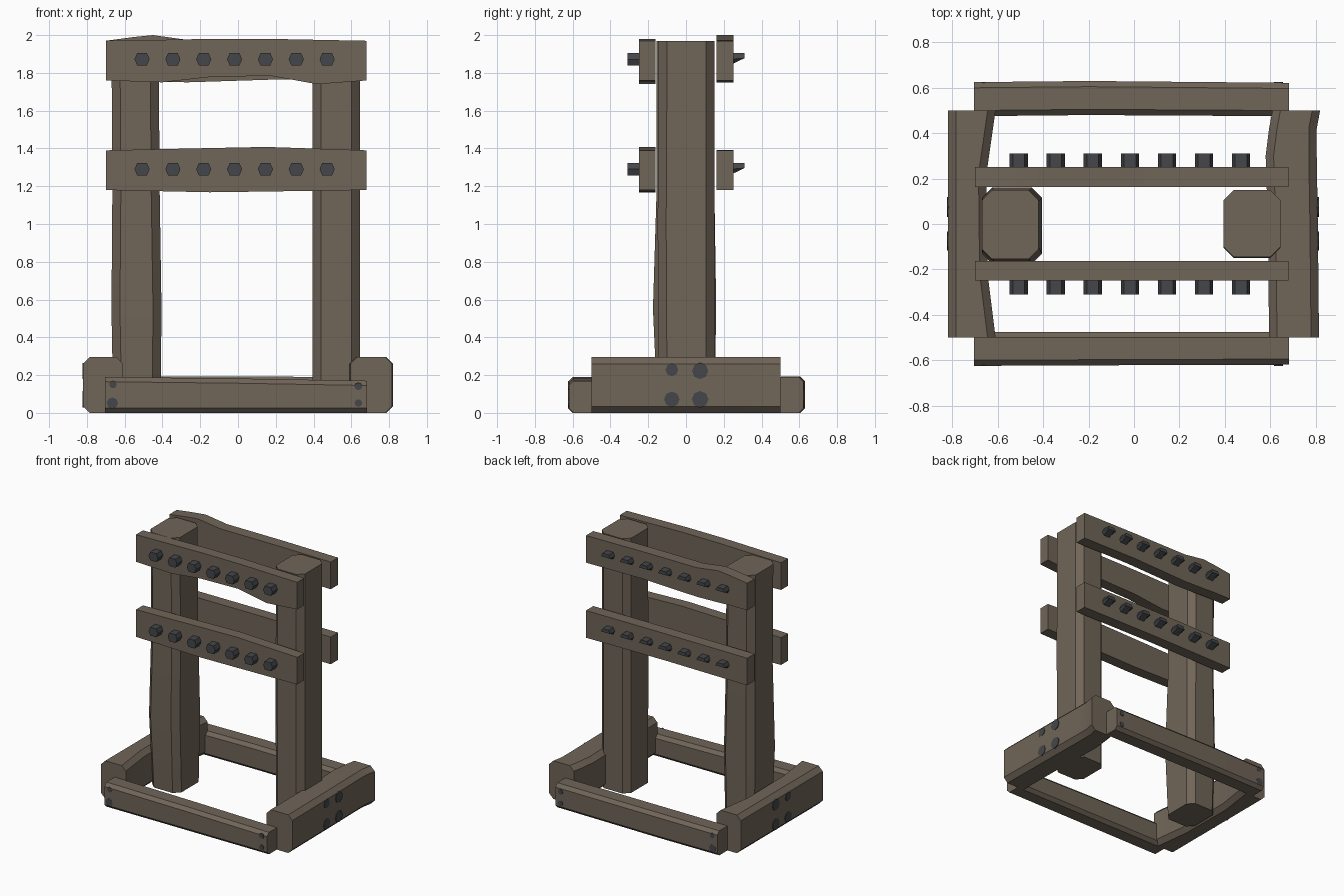
import bpy, bmesh, math
from mathutils import Vector

cube = bpy.data.objects.get("Cube")
if cube:
    bpy.data.objects.remove(cube)


def material(name, colour):
    mat = bpy.data.materials.new(name)
    mat.use_nodes = True
    mat.diffuse_color = (*colour, 1)
    mat.node_tree.nodes["Principled BSDF"].inputs["Base Color"].default_value = (*colour, 1)
    return mat


wood = material("weathered wood", (0.162, 0.130, 0.098))
iron = material("dark iron", (0.058, 0.062, 0.068))


def finish(name, bm, mat):
    bmesh.ops.recalc_face_normals(bm, faces=bm.faces)
    mesh = bpy.data.meshes.new(name)
    bm.to_mesh(mesh)
    bm.free()
    mesh.materials.append(mat)
    obj = bpy.data.objects.new(name, mesh)
    bpy.context.collection.objects.link(obj)
    bpy.ops.object.select_all(action="DESELECT")
    obj.select_set(True)
    bpy.context.view_layer.objects.active = obj
    bpy.ops.object.shade_smooth_by_angle(angle=math.radians(30))
    return obj


def section(u0, u1, v0, v1, cut):
    """Rectangle with its corners cut off."""
    if not cut:
        return [(u0, v0), (u1, v0), (u1, v1), (u0, v1)]
    return [(u0 + cut, v0), (u1 - cut, v0), (u1, v0 + cut), (u1, v1 - cut),
            (u1 - cut, v1), (u0 + cut, v1), (u0, v1 - cut), (u0, v0 + cut)]


def timber(name, axis, stations, cut=0, mat=wood):
    """Hewn beam lofted along an axis; station = position, u0, u1, v0, v1."""
    bm = bmesh.new()
    rings = []
    for t, *box in stations:
        ring = []
        for u, v in section(*box, cut):
            co = [u, v]
            co.insert(axis, t)
            ring.append(bm.verts.new(co))
        rings.append(ring)
    for a, b in zip(rings, rings[1:]):
        for i in range(len(a)):
            j = (i + 1) % len(a)
            bm.faces.new((a[i], a[j], b[j], b[i]))
    bm.faces.new(rings[0])
    bm.faces.new(rings[-1])
    return finish(name, bm, mat)


# Upright posts
timber("right_post", 2, [
    (0, -0.66, -0.41, -0.15, 0.15), (0.55, -0.67, -0.405, -0.175, 0.16),
    (1.2, -0.665, -0.415, -0.155, 0.15), (1.97, -0.67, -0.42, -0.155, 0.15)], 0.045)
timber("left_post", 2, [
    (0, 0.395, 0.645, -0.145, 0.15), (1.0, 0.395, 0.645, -0.15, 0.15),
    (1.97, 0.395, 0.645, -0.145, 0.15)], 0.045)

# Heavy side beams of the base
timber("right_base_beam", 1, [
    (-0.5, -0.82, -0.61, 0, 0.295), (-0.22, -0.82, -0.645, 0, 0.295),
    (0.22, -0.82, -0.65, 0, 0.295), (0.5, -0.82, -0.61, 0, 0.295)], 0.035)
timber("left_base_beam", 1, [
    (-0.5, 0.595, 0.815, 0, 0.295), (0, 0.59, 0.81, 0, 0.295),
    (0.3, 0.58, 0.805, 0, 0.295), (0.42, 0.595, 0.805, 0, 0.295),
    (0.5, 0.61, 0.82, 0, 0.295)], 0.035)

# Front and back beams of the base
timber("front_base_beam", 0, [
    (-0.705, -0.625, -0.475, 0, 0.19), (0, -0.622, -0.475, 0, 0.182),
    (0.682, -0.62, -0.475, 0, 0.17)], 0.025)
timber("back_base_beam", 0, [
    (-0.705, 0.475, 0.625, 0, 0.19), (-0.2, 0.48, 0.63, 0, 0.193),
    (0.682, 0.475, 0.622, 0, 0.19)], 0.025)

# Cross rails
F, B = (-0.248, -0.162), (0.162, 0.252)
rails = {
    "upper_front_rail": (F, [(-0.7, 1.76, 1.97), (-0.4, 1.75, 1.975), (-0.15, 1.778, 1.98),
                             (0.17, 1.785, 1.98), (0.42, 1.74, 1.975), (0.68, 1.76, 1.97)]),
    "upper_back_rail": (B, [(-0.7, 1.76, 1.97), (-0.55, 1.76, 1.99), (-0.45, 1.755, 2.0),
                            (-0.27, 1.75, 1.975), (0.2, 1.765, 1.975), (0.68, 1.76, 1.97)]),
    "lower_front_rail": (F, [(-0.7, 1.18, 1.39), (-0.15, 1.168, 1.402),
                             (0.15, 1.172, 1.408), (0.68, 1.18, 1.39)]),
    "lower_back_rail": (B, [(-0.7, 1.18, 1.39), (0, 1.185, 1.392), (0.68, 1.18, 1.39)]),
}
for name, (depth, outline) in rails.items():
    timber(name, 0, [(x, *depth, low, high) for x, low, high in outline])

# Rows of iron pegs: straight at the front, undercut at the back
for level, z in (("upper", 1.872), ("lower", 1.29)):
    for i in range(7):
        x = -0.508 + i * 0.1633
        for side, sign, undercut in (("front", -1, 0), ("back", 1, 0.038)):
            bm = bmesh.new()
            outline = [(-0.04, 0), (-0.026, -0.032), (0.026, -0.032),
                       (0.04, 0), (0.026, 0.032), (-0.026, 0.032)]
            rings = []
            for y, lift in ((0.23, 0), (0.31, undercut)):
                rings.append([bm.verts.new((x + u, sign * y, z + max(v, lift - 0.032)))
                              for u, v in outline])
            for a in range(6):
                b = (a + 1) % 6
                bm.faces.new((rings[0][a], rings[0][b], rings[1][b], rings[1][a]))
            for ring in rings:
                bm.faces.new(ring)
            finish(f"{level}_{side}_peg_{i + 1}", bm, iron)


def bolt(name, centre, normal, radius):
    """Thin eight-sided bolt head almost flush with the wood."""
    bm = bmesh.new()
    spin = Vector(normal).to_track_quat("Z", "Y").to_matrix().to_4x4()
    spin.translation = centre
    bmesh.ops.create_cone(bm, cap_ends=True, segments=8, radius1=radius,
                          radius2=radius, depth=0.008, matrix=spin)
    finish(name, bm, iron)


# Bolt heads on the base
for side, sign, face in (("left", 1, 0.81), ("right", -1, 0.82)):
    for y, z, r in ((-0.075, 0.228, 0.034), (0.075, 0.222, 0.043),
                    (-0.075, 0.072, 0.041), (0.075, 0.072, 0.044)):
        bolt(f"{side}_bolt", (sign * face, y, z), (sign, 0, 0), r)
for side, sign in (("front", -1), ("back", 1)):
    for x, z, r in ((-0.665, 0.052, 0.03), (-0.662, 0.15, 0.02),
                    (0.637, 0.052, 0.02), (0.637, 0.14, 0.02)):
        bolt(f"{side}_bolt", (x, sign * 0.622, z), (0, sign, 0), r)
